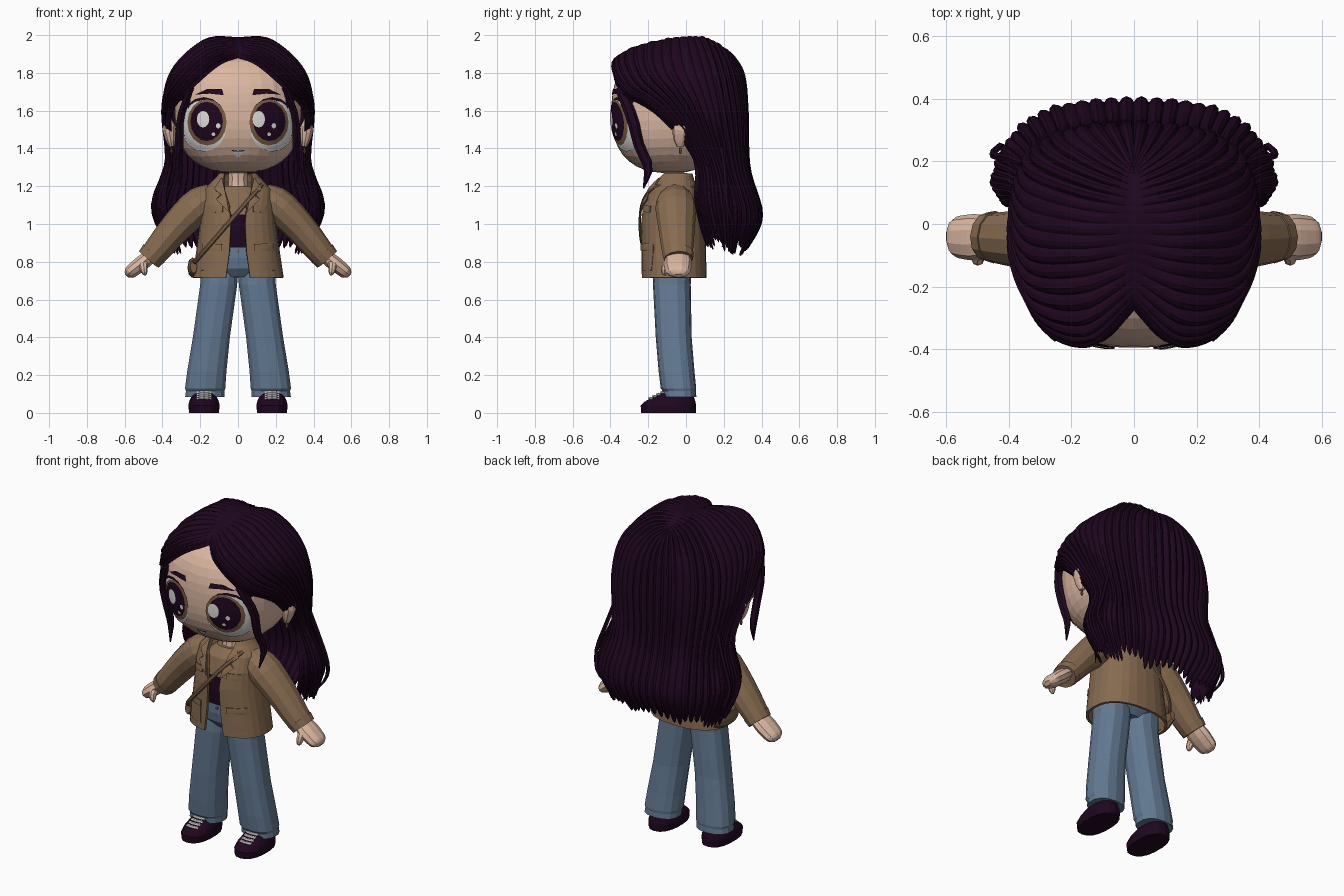
import bpy, bmesh, math, random
from mathutils import Vector

random.seed(4)
if "Cube" in bpy.data.objects:
    bpy.data.objects.remove(bpy.data.objects["Cube"])


def material(name, *rgb):
    m = bpy.data.materials.new(name)
    m.use_nodes = True
    m.diffuse_color = (*rgb, 1)
    m.node_tree.nodes["Principled BSDF"].inputs["Base Color"].default_value = (*rgb, 1)
    return m


PLUM = material("dark plum", .0135, .002, .0135)
TAN = material("jacket tan", .245, .148, .08)
LEATHER = material("strap brown", .19, .11, .056)
SKIN = material("skin", .71, .475, .355)
DENIM = material("denim blue", .125, .195, .29)
WHITE = material("off white", .76, .75, .73)
IRIS = material("iris brown", .2, .11, .055)


def build(name, verts, faces, mat, mirror=False, thick=0.0, front=False):
    """Mesh object from points, optionally mirrored in x and thickened."""
    bm = bmesh.new()
    vs = [bm.verts.new(v) for v in verts]
    for f in faces:
        bm.faces.new([vs[i] for i in f])
    bmesh.ops.recalc_face_normals(bm, faces=bm.faces)
    if front and sum(f.normal.y for f in bm.faces) > 0:
        bmesh.ops.reverse_faces(bm, faces=bm.faces)
    me = bpy.data.meshes.new(name)
    bm.to_mesh(me)
    bm.free()
    me.materials.append(mat)
    ob = bpy.data.objects.new(name, me)
    bpy.context.scene.collection.objects.link(ob)
    if mirror:
        ob.modifiers.new("Mirror", "MIRROR")
    if thick:
        mod = ob.modifiers.new("Thickness", "SOLIDIFY")
        mod.thickness, mod.offset = thick, 0
    return ob


def loft(name, rings, mat, closed=True, cap=True, **kw):
    n = len(rings[0])
    faces = [(r * n + i, r * n + (i + 1) % n, (r + 1) * n + (i + 1) % n, (r + 1) * n + i)
             for r in range(len(rings) - 1) for i in range(n if closed else n - 1)]
    if cap and closed:
        faces += [tuple(range(n)), tuple(range((len(rings) - 1) * n, len(rings) * n))]
    return build(name, [p for r in rings for p in r], faces, mat, **kw)


def spline(pts, t):
    """Smooth interpolation through points, t from 0 to 1."""
    f = t * (len(pts) - 1)
    i = min(int(f), len(pts) - 2)
    f -= i
    b, c = pts[i], pts[i + 1]
    a = pts[i - 1] if i else b * 2 - c
    d = pts[i + 2] if i + 2 < len(pts) else c * 2 - b
    return b + ((c - a) + ((a * 2 - b * 5 + c * 4 - d) + (b * 3 - a - c * 3 + d) * f) * f) * f / 2


def sweep(name, pts, mat, flat=1.0, n=10, steps=10, ref=(0, 1, 0), **kw):
    """Tube along points (x, y, z, radius), widened by flat along ref."""
    pts = [Vector(p) for p in pts]
    line = [spline(pts, i / steps) for i in range(steps + 1)]
    rings = []
    for i, p in enumerate(line):
        tan = (line[min(i + 1, steps)] - line[max(i - 1, 0)]).to_3d().normalized()
        side = Vector(ref)
        side = (side - tan * side.dot(tan)).normalized()
        up = tan.cross(side)
        angles = [math.tau * k / n for k in range(n)]
        rings.append([p.to_3d() + (side * math.cos(a) * flat + up * math.sin(a)) * p.w for a in angles])
    return loft(name, rings, mat, **kw)


def power(v, e):
    return math.copysign(abs(v) ** e, v)


def section(cx, cy, z, rx, ry, n=20, gap=0.0, p=2.4):
    """Rounded horizontal outline starting at the front, with an optional gap there."""
    a0 = math.asin((gap / rx) ** (p / 2))
    count = n + 1 if gap else n
    angles = [a0 + (math.tau - 2 * a0) * i / n for i in range(count)]
    return [(cx + rx * power(math.sin(a), 2 / p), cy - ry * power(math.cos(a), 2 / p), z) for a in angles]


# Head: a rounded block
HC, HR, HP = Vector((0, -.085, 1.595)), Vector((.335, .31, .325)), 2.5


def head_front(x, z):
    k = 1 - abs(x / HR.x) ** HP - abs((z - HC.z) / HR.z) ** HP
    return HC.y - HR.y * max(k, 0) ** (1 / HP)


bm = bmesh.new()
bmesh.ops.create_uvsphere(bm, u_segments=32, v_segments=22, radius=1)
for v in bm.verts:
    d = v.co / sum(abs(c) ** HP for c in v.co) ** (1 / HP)
    v.co = HC + d * HR
head = build("head", [], [], SKIN)
bm.to_mesh(head.data)
bm.free()


def patch(name, outline, surface, off, mat, **kw):
    """Thin plate: a front outline (x, z) laid on a curved surface."""
    edge = []
    for i, (x, z) in enumerate(outline):
        nx, nz = outline[(i + 1) % len(outline)]
        edge += [(x + (nx - x) * k / 3, z + (nz - z) * k / 3) for k in range(3)]
    n, levels = len(edge), 5
    cx, cz = sum(e[0] for e in edge) / n, sum(e[1] for e in edge) / n
    flat = [(cx, cz)] + [(cx + (x - cx) * r / levels, cz + (z - cz) * r / levels)
                         for r in range(1, levels + 1) for x, z in edge]
    faces = [(0, 1 + i, 1 + (i + 1) % n) for i in range(n)]
    for r in range(levels - 1):
        a, b = 1 + r * n, 1 + (r + 1) * n
        faces += [(a + i, b + i, b + (i + 1) % n, a + (i + 1) % n) for i in range(n)]
    return build(name, [(x, surface(x, z) - off, z) for x, z in flat], faces, mat, front=True, **kw)


def oval(cx, cz, rx, rz, n=16):
    return [(cx + rx * math.cos(math.tau * i / n), cz + rz * math.sin(math.tau * i / n)) for i in range(n)]


# Face details
patch("eye_rims", oval(.181, 1.534, .121, .138), head_front, .003, PLUM, mirror=True)
patch("eye_whites", oval(.182, 1.52, .122, .137), head_front, .005, WHITE, mirror=True)
patch("irises", oval(.164, 1.538, .104, .122), head_front, .007, IRIS, mirror=True)
patch("pupils", oval(.166, 1.543, .086, .104), head_front, .009, PLUM, mirror=True)
for cx in (-.185, .11):
    patch("eye_highlight", oval(cx, 1.555, .033, .044), head_front, .011, WHITE)
    patch("eye_glint", oval(cx + .08, 1.52, .012, .014), head_front, .011, WHITE)
    patch("eye_spark", oval(cx + .055, 1.475, .01, .01), head_front, .011, WHITE)
patch("lashes", [(.25, 1.66), (.26, 1.61), (.315, 1.67)], head_front, .006, PLUM, mirror=True)
patch("brows", [(.075, 1.682), (.15, 1.69), (.228, 1.685), (.16, 1.716), (.085, 1.714)],
      head_front, .006, PLUM, mirror=True)
patch("mouth_line", [(-.036, 1.392), (0, 1.387), (.036, 1.392), (.012, 1.372), (-.012, 1.372)], head_front, .003, PLUM)
patch("teeth", [(-.03, 1.385), (.03, 1.385), (.01, 1.356), (-.01, 1.356)], head_front, .005, WHITE)
sweep("ears", [(.35, -.03, 1.41, .015), (.357, -.03, 1.45, .028), (.365, -.025, 1.51, .036), (.36, -.02, 1.555, .012)],
      SKIN, flat=1.3, mirror=True)
sweep("earrings", [(.352, -.03, 1.405, .005), (.352, -.03, 1.385, .008), (.352, -.03, 1.37, .003)],
      LEATHER, n=6, steps=4, mirror=True)

# Hair: guide strands from parting to tip, front edge to centre back
GUIDES = [[Vector(p) for p in g] for g in (
    ((0, -.27, 1.88), (.11, -.37, 1.835), (.26, -.34, 1.7), (.35, -.15, 1.58), (.345, .04, 1.35), (.38, .05, 1.12), (.32, .1, .9)),
    ((0, -.23, 1.93), (.15, -.36, 1.873), (.3, -.3, 1.73), (.375, -.12, 1.6), (.36, .06, 1.33), (.42, .08, 1.1), (.36, .14, .88)),
    ((0, -.1, 1.967), (.17, -.14, 1.95), (.33, -.13, 1.81), (.383, 0, 1.62), (.365, .13, 1.33), (.435, .17, 1.1), (.36, .2, .86)),
    ((0, .04, 1.985), (.16, .06, 1.967), (.32, .11, 1.81), (.362, .16, 1.6), (.33, .22, 1.3), (.38, .28, 1.06), (.3, .25, .85)),
    ((0, .14, 1.955), (.1, .19, 1.92), (.19, .25, 1.8), (.22, .285, 1.6), (.2, .3, 1.3), (.22, .37, 1.04), (.17, .28, .84)),
    ((0, .18, 1.93), (0, .24, 1.875), (0, .295, 1.78), (0, .31, 1.6), (0, .32, 1.3), (0, .385, 1.04), (0, .29, .84)))]
STRANDS, PER, ROWS = 24, 4, 34
jitter = [random.random() for _ in range(STRANDS + 1)]
columns = []
for i in range(STRANDS * PER + 1):
    u = i / (STRANDS * PER)
    lump = abs(math.sin(math.pi * STRANDS * u))
    rough = jitter[int(STRANDS * u)]
    guide = [spline([g[j] for g in GUIDES], u) for j in range(len(GUIDES[0]))]
    column = []
    for j in range(ROWS + 1):
        v = j / ROWS
        p = spline(guide, v * (.965 + .05 * lump - .05 * rough))
        out = (p - Vector((0, -.03, min(p.z, 1.6)))).normalized()
        p += out * lump * (.006 + .014 * rough) * min(1, v * 6)
        p.x = max(p.x, 0)
        column.append(p)
    columns.append(column)
loft("hair", columns, PLUM, closed=False, mirror=True, thick=.012)
sweep("front_locks", [(.25, -.35, 1.72, .02), (.305, -.285, 1.56, .022), (.305, -.25, 1.42, .02),
                      (.315, -.2, 1.3, .018), (.3, -.225, 1.19, .003)], PLUM, flat=1.4, n=6, mirror=True)
for dy in (0, .09):
    sweep("wisps", [(.35, .1 + dy, 1.4, .012), (.4, .12 + dy, 1.25, .012), (.45, .13 + dy, 1.1, .012),
                    (.42, .16 + dy, .98, .01), (.36, .1 + dy, .88, .002)], PLUM, n=5, mirror=True)

# Neck, shirt and jacket; profile rows are z, rx, ry, cy, opening
sweep("neck", [(0, -.06, 1.14, .07), (0, -.06, 1.22, .052), (0, -.06, 1.32, .056)], SKIN)
JACKET = [Vector(r) for r in ((.715, .235, .166, -.064, .063), (.85, .215, .165, -.066, .045),
                              (1.0, .195, .162, -.07, .037), (1.1, .188, .152, -.07, .045),
                              (1.18, .175, .127, -.064, .07), (1.23, .125, .097, -.06, .075), (1.265, .092, .08, -.052, .07))]


def jacket_front(x, z):
    lo = max([r for r in JACKET if r[0] <= z] or JACKET[:1], key=lambda r: r[0])
    hi = min([r for r in JACKET if r[0] > z] or JACKET[-1:], key=lambda r: r[0])
    f = (z - lo[0]) / (hi[0] - lo[0]) if hi[0] > lo[0] else 0
    _, rx, ry, cy, _ = lo.lerp(hi, f)
    return cy - ry * max(1 - abs(x / rx) ** 2.4, 0) ** (1 / 2.4)


loft("jacket", [section(0, r[3], r[0], r[1], r[2], 26, r[4]) for r in JACKET], TAN, closed=False, thick=.014)
shirt = loft("shirt", [section(0, cy, z, rx, ry) for z, rx, ry, cy in (
    (.84, .17, .125, -.07), (.95, .17, .135, -.07), (1.05, .165, .133, -.07), (1.15, .14, .112, -.064),
    (1.2, .08, .07, -.06))], PLUM)
shirt.data.materials.append(TAN)
for f in shirt.data.polygons:
    f.material_index = int(f.center.z > 1.05)

patch("lapels", [(.045, 1.06), (.115, 1.13), (.09, 1.155), (.125, 1.185), (.085, 1.245), (.068, 1.17)],
      jacket_front, .016, TAN, mirror=True, thick=.008)
patch("breast_pockets", [(.08, 1.065), (.15, 1.06), (.15, 1.095), (.08, 1.1)], jacket_front, .01, TAN,
      mirror=True, thick=.008)
patch("hip_pockets", [(.09, .755), (.19, .755), (.185, .88), (.09, .88)], jacket_front, .007, TAN, mirror=True, thick=.008)
patch("pocket_flaps", [(.085, .86), (.19, .86), (.185, .895), (.085, .895)], jacket_front, .013, TAN,
      mirror=True, thick=.008)
sweep("sleeves", [(.13, -.055, 1.155, .065), (.21, -.055, 1.1, .093), (.33, -.05, .98, .084), (.43, -.045, .86, .072),
                  (.47, -.04, .817, .064)], TAN, flat=1.15, n=12, mirror=True)
sweep("cuffs", [(.445, -.042, .845, .073), (.472, -.04, .813, .067)], TAN, flat=1.15, n=12, steps=1, mirror=True)

# Hands
sweep("palms", [(.45, -.04, .84, .035), (.5, -.042, .8, .042), (.545, -.042, .765, .04), (.575, -.04, .741, .034),
                (.59, -.04, .727, .014)], SKIN, flat=1.75, mirror=True)
sweep("thumbs", [(.495, -.08, .81, .022), (.5, -.108, .775, .022), (.495, -.115, .745, .017), (.492, -.11, .728, .005)],
      SKIN, n=8, steps=6, mirror=True, ref=(1, 0, 0))

# Shoulder strap and bag
loop = []
for i in range(25):
    a = math.tau * i / 24
    x = -.055 + .185 * power(math.cos(a), .8)
    loop.append((x, -.065 - .18 * power(math.sin(a), .7), 1.0 + 1.15 * (x + .055), .007))
sweep("strap", loop, LEATHER, flat=1.8, n=6, steps=48, ref=(-.75, 0, .65))
sweep("bag", [(-.235, -.15, .775, .018), (-.24, -.1, .77, .026), (-.24, -.02, .77, .026), (-.23, .06, .78, .016)],
      LEATHER, flat=2, n=8, ref=(0, 0, 1))

# Jeans
loft("hips", [section(0, cy, z, rx, ry) for z, rx, ry, cy in (
    (.72, .08, .08, -.075), (.765, .185, .115, -.075), (.82, .18, .128, -.072), (.875, .165, .128, -.072))], DENIM)
loft("trouser_legs", [section(cx, cy, z, rx, ry, 14) for z, cx, rx, cy, ry in (
    (.8, .1, .1, -.07, .1), (.68, .102, .1, -.075, .1), (.4, .141, .1, -.065, .095), (.22, .165, .106, -.05, .095),
    (.13, .174, .109, -.04, .094), (.115, .174, .104, -.035, .087), (.085, .176, .106, -.033, .088))], DENIM, mirror=True)
sweep("jeans_button", [(0, -.195, .855, .008), (0, -.206, .855, .008)], LEATHER, n=8, steps=1, ref=(1, 0, 0))

# Shoes and laces
loft("shoes", [section(.18, cy, z, rx, ry, 18) for z, rx, ry, cy in (
    (0, .08, .145, -.093), (.04, .084, .147, -.093), (.062, .079, .132, -.083),
    (.085, .068, .108, -.066), (.112, .055, .078, -.04))], PLUM, mirror=True)
for k in range(4):
    y, z = -.192 + .021 * k, .074 + .0105 * k
    sweep("laces", [(.143, y + .012, z, .008), (.18, y, z + .004, .008), (.217, y + .012, z, .008)],
          WHITE, n=6, steps=4, mirror=True)
